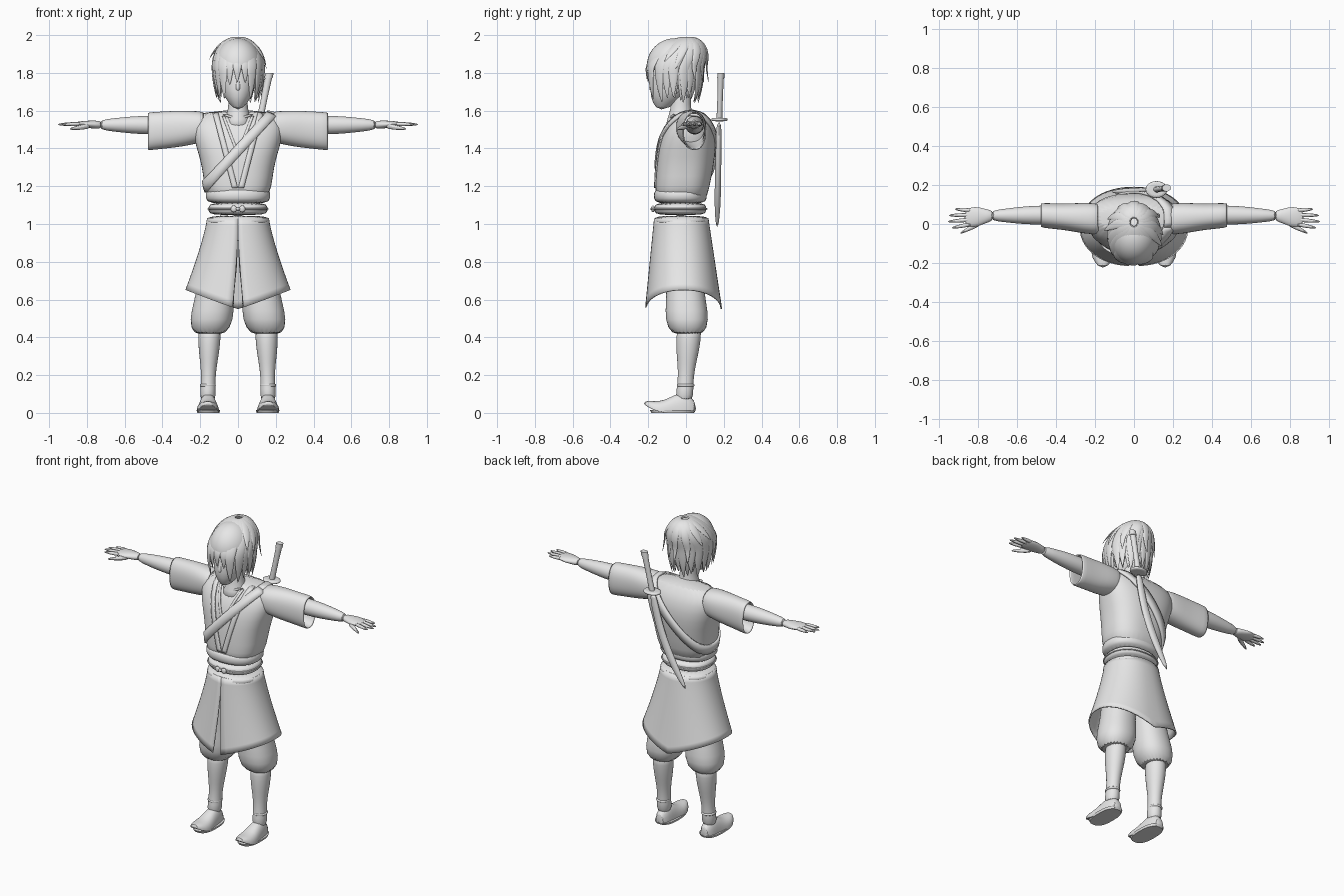
import bpy, bmesh, math, random
from math import sin, cos, pi
from mathutils import Vector
from mathutils.bvhtree import BVHTree

random.seed(4)
old = bpy.data.objects.get("Cube")
if old:
    bpy.data.objects.remove(old, do_unlink=True)

GREY = (0.8, 0.8, 0.8, 1)
mat = bpy.data.materials.new("light_grey")
mat.use_nodes = True
mat.diffuse_color = GREY
mat.node_tree.nodes["Principled BSDF"].inputs["Base Color"].default_value = GREY
made = []


def build(name, verts, faces, mirror=False, subdiv=0, thick=0.0, offset=0.0):
    mesh = bpy.data.meshes.new(name)
    mesh.from_pydata([tuple(v) for v in verts], [], faces)
    bm = bmesh.new()
    bm.from_mesh(mesh)
    bmesh.ops.recalc_face_normals(bm, faces=bm.faces)
    bm.to_mesh(mesh)
    bm.free()
    mesh.materials.append(mat)
    ob = bpy.data.objects.new(name, mesh)
    bpy.context.collection.objects.link(ob)
    if mirror:
        ob.modifiers.new("Mirror", "MIRROR").use_mirror_merge = False
    if thick:
        solid = ob.modifiers.new("Solidify", "SOLIDIFY")
        solid.thickness, solid.offset = thick, offset
    if subdiv:
        sub = ob.modifiers.new("Subsurf", "SUBSURF")
        sub.levels = sub.render_levels = subdiv
    made.append(ob)
    return ob


def grid_faces(rows, cols, wrap=True):
    """Quads joining consecutive rows of points."""
    return [(r * cols + c, r * cols + (c + 1) % cols,
             (r + 1) * cols + (c + 1) % cols, (r + 1) * cols + c)
            for r in range(rows - 1) for c in range(cols if wrap else cols - 1)]


def capped(rows, cols):
    last = (rows - 1) * cols
    return grid_faces(rows, cols) + [tuple(range(cols)), tuple(range(last, last + cols))]


def oval(angle, power):
    shape = lambda value: math.copysign(abs(value) ** (2 / power), value)
    return shape(cos(angle)), shape(sin(angle))


def loft(name, start, end, radii, ratio=1.0, bow=(0, 0, 0), n=20, power=2.0,
         caps=True, subdiv=1, **options):
    """Evenly spaced oval rings from start to end; ratio is depth over width."""
    start, end = Vector(start), Vector(end)
    span = [abs(c) for c in end - start]
    across = [i for i in range(3) if i != span.index(max(span))]
    verts = []
    for i, radius in enumerate(radii):
        t = i / (len(radii) - 1)
        centre = start.lerp(end, t) + Vector(bow) * sin(pi * t)
        depth = ratio[i] if isinstance(ratio, list) else ratio
        for k in range(n):
            u, v = oval(2 * pi * k / n, power)
            point = centre.copy()
            point[across[0]] += u * radius
            point[across[1]] += v * radius * depth
            verts.append(point)
    faces = capped(len(radii), n) if caps else grid_faces(len(radii), n)
    return build(name, verts, faces, subdiv=subdiv, **options)


def pill(name, start, end, radius, ratio=1.0, **options):
    loft(name, start, end, [radius * f for f in (.3, .9, 1, .9, .3)], ratio, n=10, **options)


def band(name, centre, height, radius, ratio, **options):
    """A rounded ring of cloth or metal lying level around a centre."""
    half = Vector((0, 0, height / 2))
    loft(name, Vector(centre) - half, Vector(centre) + half,
         [radius * f for f in (.92, 1, 1, .92)], ratio, n=28, **options)


# Jacket body, waist fold and wraps
torso = loft("jacket_body", (0, -.03, 1.1), (0, .03, 1.61),
             [.15, .18, .19, .22, .25, .22], [.9, .8, .8, .7, .55, .3], n=32, power=2.5)
band("waist_fold", (0, -.03, 1.15), .09, .172, .82, power=2.3)
band("waist_wrap", (0, -.03, 1.08), .07, .158, .88, power=2.3)
band("lower_wrap", (0, -.025, 1.015), .06, .167, .87, power=2.3)
band("belt_cord", (0, -.03, 1.08), .02, .163, .89, power=2.3)
pill("bow_loop", (.005, -.176, 1.08), (.04, -.174, 1.08), .01, 2, mirror=True)
pill("bow_knot", (-.012, -.18, 1.08), (.012, -.18, 1.08), .009)

# Flared coat skirt with a front slit and arched sides
verts, rows, cols = [], 13, 49
for r in range(rows):
    t = r / (rows - 1)
    gap = .11 * max(0, t - .2)
    for c in range(cols):
        angle = -pi / 2 + gap + (2 * pi - 2 * gap) * c / (cols - 1)
        u, v = oval(angle, 2.15)
        hem = .55 + .1 * abs(cos(angle))
        verts.append((u * (.16 + .115 * t ** 1.25), v * (.14 + .06 * t) - .025 + .012 * t,
                      1.03 * (1 - t) + hem * t))
build("coat_skirt", verts, grid_faces(rows, cols, False), thick=.008)

# Sleeves, arms and hands
loft("sleeve", (.18, .025, 1.515), (.48, .045, 1.49), [.08, .08, .07, .066, .064],
     [1, 1.15, 1.4, 1.5, 1.6], n=24, power=2.3, caps=False, mirror=True, thick=.01, offset=-1)
loft("arm", (.3, .047, 1.523), (.74, .043, 1.525),
     [.05, .05, .05, .046, .036, .026], mirror=True)
loft("palm", (.72, .043, 1.525), (.87, .033, 1.53),
     [.027, .035, .05, .052, .04], [.8, .6, .4, .3, .2], mirror=True)
for k, finger in enumerate(("index", "middle", "ring", "little")):
    root = .023 * k
    loft(finger + "_finger", (.83, root, 1.53), (.957 - .013 * (k - 1.3) ** 2, root * 1.4 - .02, 1.527),
         [.012, .012, .01, .005], n=8, mirror=True)
loft("thumb", (.78, .01, 1.52), (.893, -.048, 1.503), [.015, .016, .012, .005], n=8, mirror=True)

# Gathered trousers, shins and curled-toe shoes
loft("trouser_leg", (.152, .01, .405), (.08, -.02, .95),
     [.09, .118, .106, .1, .1, .09, .08], mirror=True, n=24, power=2.2)
loft("shin", (.15, .018, .46), (.16, -.01, .06),
     [.06, .06, .055, .045, .038, .04, .045], 1.1, mirror=True)
band("ankle_band", (.16, -.002, .146), .018, .043, 1.1, mirror=True)
shoe = loft("shoe", (.158, .055, 0), (.16, -.225, 0), [.03, .046, .05, .06, .062, .02],
            [2, 2.4, 2, 1.1, .8, 1], power=2.4, mirror=True)
for vert in shoe.data.vertices:
    vert.co.z = max(vert.co.z, 0) + .6 * max(0, -vert.co.y - .15)
loft("shoe_sole", (.157, -.07, 0), (.157, -.07, .014), [.058, .062], 1.95,
     n=24, power=2.6, mirror=True, subdiv=0)

# Shoulder strap and lapels, laid on the jacket surface
bpy.context.view_layer.update()
skin = BVHTree.FromObject(torso, bpy.context.evaluated_depsgraph_get())
slope, back = Vector((.68, 0, .735)).normalized(), Vector((0, 1, 0))
normal = slope.cross(back)
verts, turns = [], 72
for k in range(turns + 1):
    ray = slope * cos(2 * pi * k / turns) + back * sin(2 * pi * k / turns)
    for side in (-1, 0, 1):
        start = Vector((0, -.015, 1.39)) + normal * side * .026
        hit = skin.ray_cast(start, ray)[0] or start + ray * .2
        verts.append(hit + ray * .007)
build("shoulder_strap", verts, grid_faces(turns + 1, 3, False), thick=.012)


def lapel(name, top, bottom, width, lift):
    verts, steps = [], 24
    for k in range(steps + 1):
        point = Vector(top).lerp(Vector(bottom), k / steps)
        for j in range(3):
            origin = point + Vector((width * j / 2, 0, 0))
            hit = skin.ray_cast(origin, back)[0] or Vector((origin.x, 0, origin.z))
            verts.append(hit - back * lift)
    build(name, verts, grid_faces(steps + 1, 3, False), mirror=True, thick=.008)


lapel("lapel", (.105, -1, 1.59), (.001, -1, 1.19), .03, .004)
lapel("undershirt_edge", (.07, -1, 1.57), (.001, -1, 1.39), .014, .002)

# Neck, head and face
loft("neck", (0, -.03, 1.5), (0, -.025, 1.72), [.085, .068, .052, .05, .05], 1.04)
pill("collar_bone", (.012, -.09, 1.56), (.08, -.06, 1.58), .008, mirror=True)
loft("head", (0, -.13, 1.605), (0, -.06, 1.95), [.022, .076, .095, .1, .095, .05], 1.26,
     bow=(0, .035, 0), n=28)
loft("nose", (0, -.176, 1.785), (0, -.184, 1.705), [.006, .008, .011, .015, .01], n=10)
pill("upper_lip", (-.022, -.166, 1.676), (.022, -.166, 1.676), .007, .6)
pill("lower_lip", (-.016, -.163, 1.666), (.016, -.163, 1.666), .007, .6)
pill("eye", (.018, -.176, 1.757), (.064, -.155, 1.765), .006, 1.5, mirror=True)
pill("brow", (.018, -.176, 1.78), (.066, -.155, 1.79), .005, mirror=True)
pill("ear", (.09, -.05, 1.69), (.098, -.04, 1.775), .012, 2, mirror=True)

# Hair cap with an open face, then tapered locks from the crown
CENTRE = Vector((0, -.06, 1.835))
bm = bmesh.new()
bmesh.ops.create_uvsphere(bm, u_segments=32, v_segments=24, radius=.145)
for vert in bm.verts:
    vert.co.x *= .85
    vert.co += CENTRE
middles = [(f, f.calc_center_median()) for f in bm.faces]
bmesh.ops.delete(bm, context="FACES", geom=[
    f for f, m in middles if m.z < 1.7 or (m.z < 1.81 and m.y < -.07)])
bm.verts.index_update()
build("hair_cap", [vert.co.copy() for vert in bm.verts],
      [[vert.index for vert in f.verts] for f in bm.faces], thick=.006)
bm.free()


def lock(name, heading, end, width, flare=0.0, start=.12):
    """A flattened lock running down the scalp to a polar angle."""
    steps, n, verts = 12, 8, []

    def path(t):
        polar = start + t * (end - start)
        low = max(0, polar - pi / 2)
        reach = (1 if low else sin(polar)) - .13 * low ** 2 + flare * t * t
        rise = -low if low else cos(polar)
        return CENTRE + Vector((reach * .13 * cos(heading),
                                reach * .147 * sin(heading) + .07 * max(0, rise), rise * .153))

    for i in range(steps + 1):
        t = i / steps
        point = path(t)
        tangent = (path(t + .02) - path(t - .02)).normalized()
        out = Vector((cos(heading), sin(heading), max(0, 10 * (point.z - CENTRE.z))))
        side = tangent.cross(out).normalized()
        out = side.cross(tangent)
        size = width * max(.03, sin(pi * (.2 + .8 * t))) ** .8
        for k in range(n):
            u, v = oval(2 * pi * k / n, 2)
            verts.append(point + side * size * u + out * size * .3 * v)
    build(name, verts, capped(steps + 1, n), subdiv=1)


vary = random.uniform
for k in range(20):
    heading = -pi / 2 + 2 * pi * k / 20
    fringe = sin(-heading) > .85
    lock("hair_lock", heading + vary(-.06, .06), (2.25 if fringe else 2.75) + vary(-.15, .15),
         .036, .02 if fringe else vary(0, .1))
for k in range(12):
    lock("hair_under_lock", pi * k / 11, 2.75 + vary(-.1, .1), .034, -.05, .5)
for k in range(8):
    lock("hair_tuft", -.4 + k / 2 + vary(-.1, .1), vary(1.2, 2.2), .026, vary(.15, .3))

# Sheathed curved sword across the back
loft("scabbard", (-.113, .165, .98), (.113, .175, 1.545),
     [.012, .028, .029, .027, .025, .024], .6, bow=(.04, 0, 0), n=14)
band("sword_guard", (.115, .177, 1.553), .02, .056, .77)
loft("sword_handle", (.117, .177, 1.56), (.162, .184, 1.775), [.018, .017, .019], .85, n=12, subdiv=0)
loft("sword_pommel", (.161, .184, 1.772), (.167, .185, 1.8), [.022, .022], .85, n=12, subdiv=0)

# Smooth shading with sharp edges kept
bpy.ops.object.select_all(action="DESELECT")
for ob in made:
    ob.select_set(True)
bpy.context.view_layer.objects.active = made[0]
bpy.ops.object.shade_smooth_by_angle(angle=math.radians(40))
